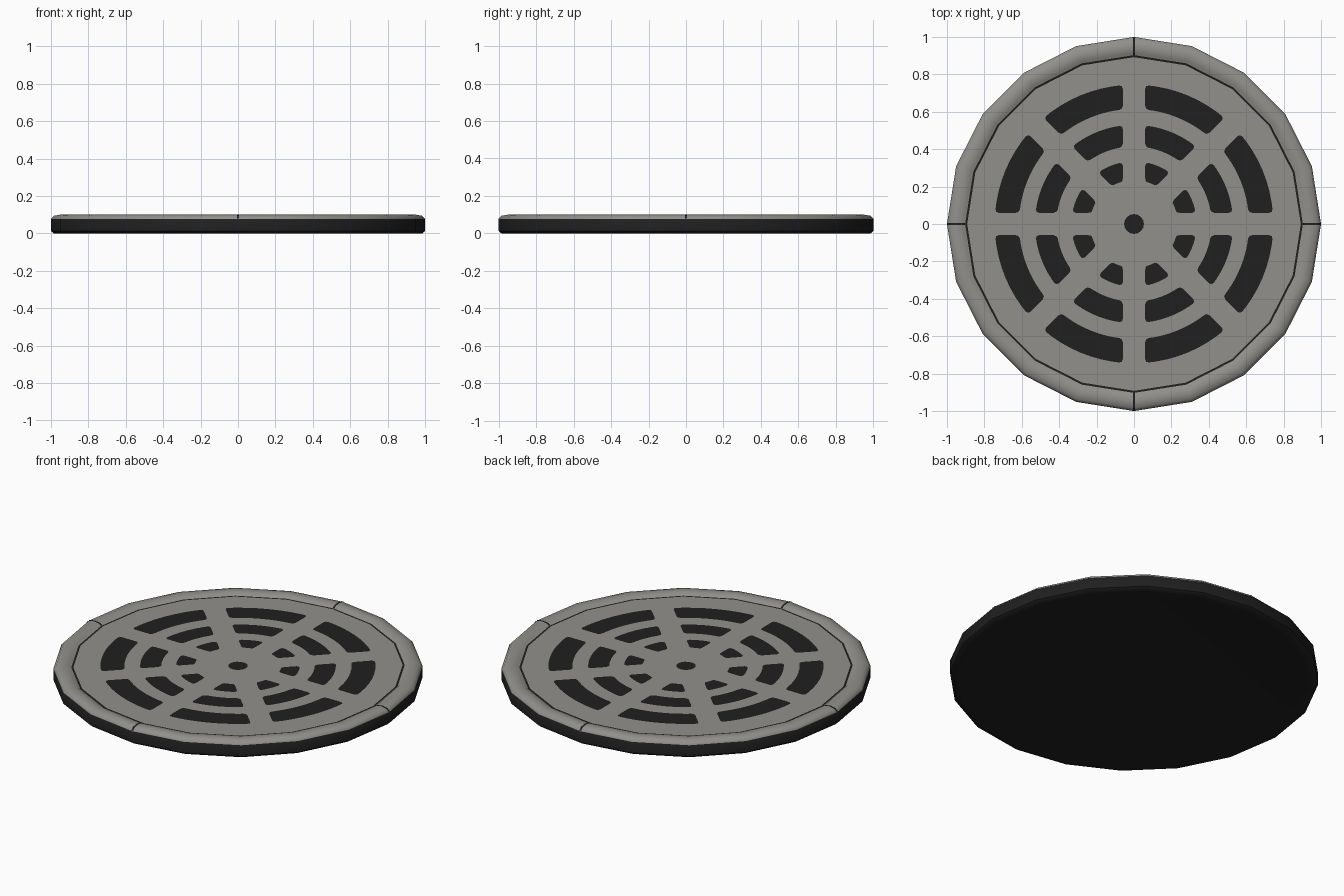
import bpy, bmesh, math
from math import sin, cos, pi, asin

if "Cube" in bpy.data.objects:
    bpy.data.objects.remove(bpy.data.objects["Cube"])


def material(name, v):
    m = bpy.data.materials.new(name)
    m.diffuse_color = (v[0], v[1], v[2], 1)
    m.use_nodes = True
    m.node_tree.nodes["Principled BSDF"].inputs["Base Color"].default_value = m.diffuse_color
    return m


GREY = material("worn grey metal", (0.29, 0.28, 0.26))
DARK = material("dark iron", (0.014, 0.014, 0.014))


def finish(bm, name, mats, smooth=True):
    bmesh.ops.recalc_face_normals(bm, faces=bm.faces)
    me = bpy.data.meshes.new(name)
    bm.to_mesh(me)
    bm.free()
    ob = bpy.data.objects.new(name, me)
    bpy.context.collection.objects.link(ob)
    for m in mats:
        me.materials.append(m)
    if smooth:
        bpy.ops.object.select_all(action='DESELECT')
        ob.select_set(True)
        bpy.context.view_layer.objects.active = ob
        bpy.ops.object.shade_smooth_by_angle(angle=math.radians(50))
    return ob


# Solid cover body: lathed 20-sided profile, dark bands picked by profile index
SIDES = 20
PROFILE = [(0.90, 0.006), (0.95, 0.0), (0.985, 0.0), (1.0, 0.012), (1.0, 0.078),
           (0.985, 0.094), (0.95, 0.10), (0.915, 0.095), (0.903, 0.085), (0.892, 0.085)]
DARK_BANDS = {0, 1, 2, 3, 8}
bm = bmesh.new()
rings = [[bm.verts.new((r * cos(2 * pi * i / SIDES), r * sin(2 * pi * i / SIDES), z))
          for i in range(SIDES)] for r, z in PROFILE]
for k in range(len(rings) - 1):
    for i in range(SIDES):
        j = (i + 1) % SIDES
        f = bm.faces.new((rings[k][i], rings[k][j], rings[k + 1][j], rings[k + 1][i]))
        f.material_index = 1 if k in DARK_BANDS else 0
bm.faces.new(rings[0]).material_index = 1      # underside
bm.faces.new(rings[-1]).material_index = 0     # top plate
finish(bm, "cover_body", [GREY, DARK])

# Painted slots: three rings of eight, leaving straight spokes between them
TOP = 0.087
HALF_SPOKE = 0.06
STEPS = 8


def arc(r, middle):
    half = pi / 8 - asin(HALF_SPOKE / r)
    return [(r * cos(middle + half * (2 * s / STEPS - 1)),
             r * sin(middle + half * (2 * s / STEPS - 1)), TOP) for s in range(STEPS + 1)]


for name, r0, r1 in (("inner_slots", 0.235, 0.335), ("middle_slots", 0.415, 0.53),
                     ("outer_slots", 0.615, 0.745)):
    bm = bmesh.new()
    for n in range(8):
        a = pi / 8 + n * pi / 4
        lo = [bm.verts.new(p) for p in arc(r0, a)]
        hi = [bm.verts.new(p) for p in arc(r1, a)]
        for s in range(STEPS):
            bm.faces.new((lo[s], hi[s], hi[s + 1], lo[s + 1]))
        # soften the four slot corners
        corners = [lo[0], lo[-1], hi[0], hi[-1]]
        bmesh.ops.bevel(bm, geom=corners, offset=0.018, segments=2,
                        affect='VERTICES', profile=0.5)
    finish(bm, name, [DARK], False)

# Centre hole
bm = bmesh.new()
bmesh.ops.create_circle(bm, cap_ends=True, radius=0.053, segments=16)
bmesh.ops.translate(bm, verts=bm.verts, vec=(0, 0, TOP))
finish(bm, "centre_hole", [DARK], False)

# Four dark seams across the rim, following its top profile
bm = bmesh.new()
for n in range(4):
    c, s = cos(n * pi / 2), sin(n * pi / 2)
    pairs = []
    for r, z in PROFILE[4:9]:
        pairs.append([bm.verts.new((r * c - w * s, r * s + w * c, z + 0.0015))
                      for w in (-0.006, 0.006)])
    for a, b in zip(pairs, pairs[1:]):
        bm.faces.new((a[0], a[1], b[1], b[0]))
finish(bm, "rim_seams", [DARK], False)
